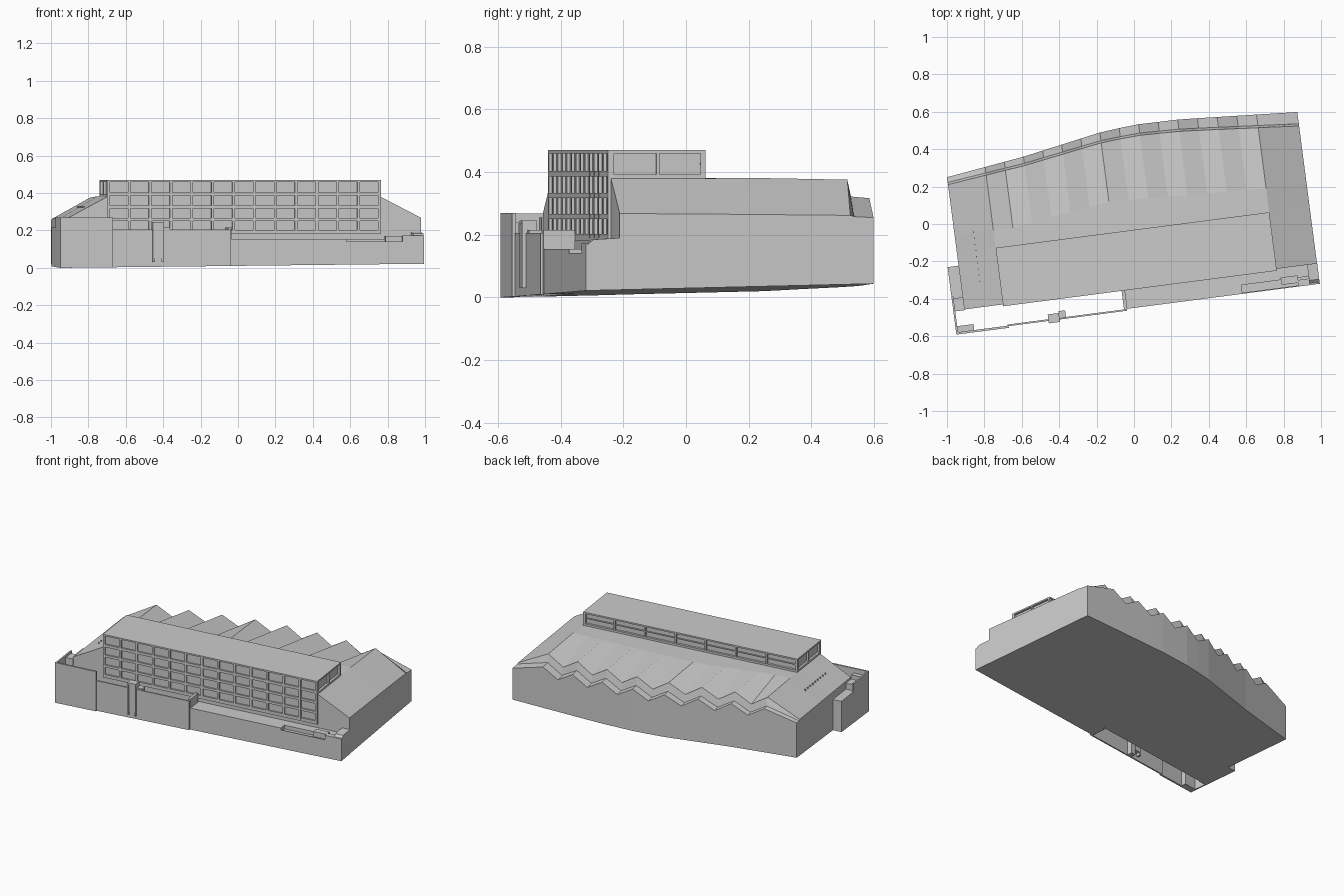
import bpy, bmesh, math

if "Cube" in bpy.data.objects:
    bpy.data.objects.remove(bpy.data.objects["Cube"])

ANG = math.radians(7.41)
C, S = math.cos(ANG), math.sin(ANG)


def world(u, v):
    """Building axes (u along, v across) to world x, y."""
    return u * C - v * S, u * S + v * C


def ground(u, v):
    x, y = world(u, v)
    return max(0.0, 0.022 + 0.008 * x + 0.025 * y)


def pt(u, v, z=None):
    x, y = world(u, v)
    return (x, y, ground(u, v) if z is None else z)


def lerp(curve, u):
    """Piecewise linear curve, clamped at the ends."""
    if u <= curve[0][0]:
        return curve[0][1]
    for (a, p), (b, q) in zip(curve, curve[1:]):
        if u <= b:
            return p + (q - p) * (u - a) / (b - a)
    return curve[-1][1]


def make(name, bm):
    bmesh.ops.recalc_face_normals(bm, faces=bm.faces)
    me = bpy.data.meshes.new(name)
    bm.to_mesh(me)
    bm.free()
    ob = bpy.data.objects.new(name, me)
    bpy.context.collection.objects.link(ob)
    return ob


def boxes(name, items):
    """Each item is u0, u1, v0, v1, z0, z1; z0 None follows the ground."""
    bm = bmesh.new()
    for u0, u1, v0, v1, z0, z1 in items:
        plan = [(u0, v0), (u1, v0), (u1, v1), (u0, v1)]
        lo = [bm.verts.new(pt(u, v, z0)) for u, v in plan]
        hi = [bm.verts.new(pt(u, v, z1)) for u, v in plan]
        bm.faces.new(lo)
        bm.faces.new(hi)
        for i in range(4):
            j = (i + 1) % 4
            bm.faces.new((lo[i], lo[j], hi[j], hi[i]))
    return make(name, bm)


UL, UR = -0.959, 0.943          # end walls
RL, RR = -0.75, 0.725           # raised part
VF, VR = -0.336, -0.031         # front wall, clerestory wall
BACK = [(UL, .377), (-.54, .433), (-.115, .509), (.07, .526), (.32, .523), (UR, .481)]
START = [(-.637, .063), (-.113, .136), (.729, .097)]

# Main hall: hipped ends, folded rear roof and curved rear wall
N = 14
cols = [(UL, 'end')]
cols += [(RL + (RR - RL) * i / N, 'valley' if i % 2 else 'ridge') for i in range(N + 1)]
cols += [(UR, 'end')]
heights = {
    'end': (.268, .266, .265, .262, .258, .255),
    'ridge': (.38, .38, .382, .376, .322, .317),
    'valley': (.38, .38, .38, .312, .262, .256),
}
bm = bmesh.new()
rings = []
for u, kind in cols:
    back = lerp(BACK, u)
    inner = back - (.040 + .035 * (u - UL) / (UR - UL))
    vs = (VF, VR, lerp(START, u), inner, inner + .012, back)
    ring = [bm.verts.new(pt(u, VF))]
    ring += [bm.verts.new(pt(u, v, z)) for v, z in zip(vs, heights[kind])]
    ring.append(bm.verts.new(pt(u, back)))
    rings.append(ring)
for a, b in zip(rings, rings[1:]):
    n = len(a)
    for i in range(n):
        j = (i + 1) % n
        bm.faces.new((a[i], b[i], b[j], a[j]))
bm.faces.new(rings[0])
bm.faces.new(rings[-1])
make("main_hall", bm)

# Raised clerestory: recessed core, sill, roof slab and posts
boxes("clerestory_core", [(RL + .015, RR - .015, VF, VR - .015, .37, .465)])
boxes("clerestory_roof", [(RL, RR, VF - .01, VR, .46, .47)])
boxes("clerestory_sill", [(RL, RR, VF, VR, .375, .393)])
posts = []
for i in range(8):
    p = RL + (RR - RL - .01) * i / 7
    posts.append((p, p + .01, VR - .016, VR - .001, .39, .462))
for k in range(3):
    q = VF + (VR - VF - .012) * k / 2
    for p in (RL + .001, RR - .016):
        posts.append((p, p + .015, q, q + .01, .39, .462))
boxes("clerestory_posts", posts)
boxes("clerestory_rail", [(RL + .006, RR - .006, VR - .016, VR - .006, .425, .429)])

# Front window grid: mullions and floor bands in front of the glass plane
bars = []
BAYS = 13
for i in range(BAYS + 1):
    p = RL + (RR - RL - .014) * i / BAYS
    bars.append((p, p + .014, VF - .01, VF + .002, .19, .462))
for z0, z1 in ((.18, .202), (.25, .266), (.318, .334), (.386, .404)):
    bars.append((RL, RR, VF - .0095, VF + .002, z0, z1))
boxes("front_window_grid", bars)

# Low front annex with a sunken terrace and stair blocks
boxes("front_annex", [(-.098, .527, -.445, VF + .002, None, .155)])
boxes("annex_back_strip", [(.527, UR, -.398, VF + .002, None, .155)])
boxes("annex_terrace", [(.527, UR, -.445, -.398, None, .13)])
boxes("terrace_parapet", [(.527, .87, -.445, -.439, .125, .142)])
boxes("terrace_stair_blocks", [(.74, .83, -.425, -.385, .125, .17),
                               (.83, UR, -.445, -.41, .125, .172)])

# Annex end block with a chamfered front top edge
bm = bmesh.new()
prof = [(-.445, None), (-.445, .165), (-.42, .185), (VF + .002, .19), (VF + .002, None)]
ends = [[bm.verts.new(pt(u, v, z)) for v, z in prof] for u in (.89, UR + .001)]
for i in range(5):
    j = (i + 1) % 5
    bm.faces.new((ends[0][i], ends[0][j], ends[1][j], ends[1][i]))
for e in ends:
    bm.faces.new(e)
make("annex_end_block", bm)

# Courtyard walls at the front left
boxes("courtyard_fence", [(-.74, -.098, -.455, -.446, None, .205)])
boxes("fence_end_post", [(-.112, -.094, -.447, -.345, None, .215)])
boxes("tall_corner_wall", [(-1.018, -.735, -.464, -.452, None, .27)])
boxes("tall_side_wall", [(-1.018, -1.008, -.464, -.26, None, .268)])
boxes("corner_store", [(-1.012, -.92, -.455, -.42, None, .24)])
boxes("side_link_block", [(-1.018, UL + .002, -.27, -.10, None, .215),
                          (-1.018, UL + .002, -.34, -.27, None, .255)])

# Gate tower on the fence: two jambs with a cap
boxes("gate_tower", [(-.520, -.508, -.468, -.42, .03, .24),
                     (-.472, -.460, -.468, -.42, .03, .24),
                     (-.508, -.472, -.462, -.42, .05, .24),
                     (-.520, -.460, -.468, -.42, .235, .245),
                     (-.460, -.425, -.450, -.41, None, .215)])

# Small vents along the left hip
boxes("hip_vents", [(-.859, -.852, -.20 + .033 * i, -.194 + .033 * i, .31, .332)
                    for i in range(9)])
